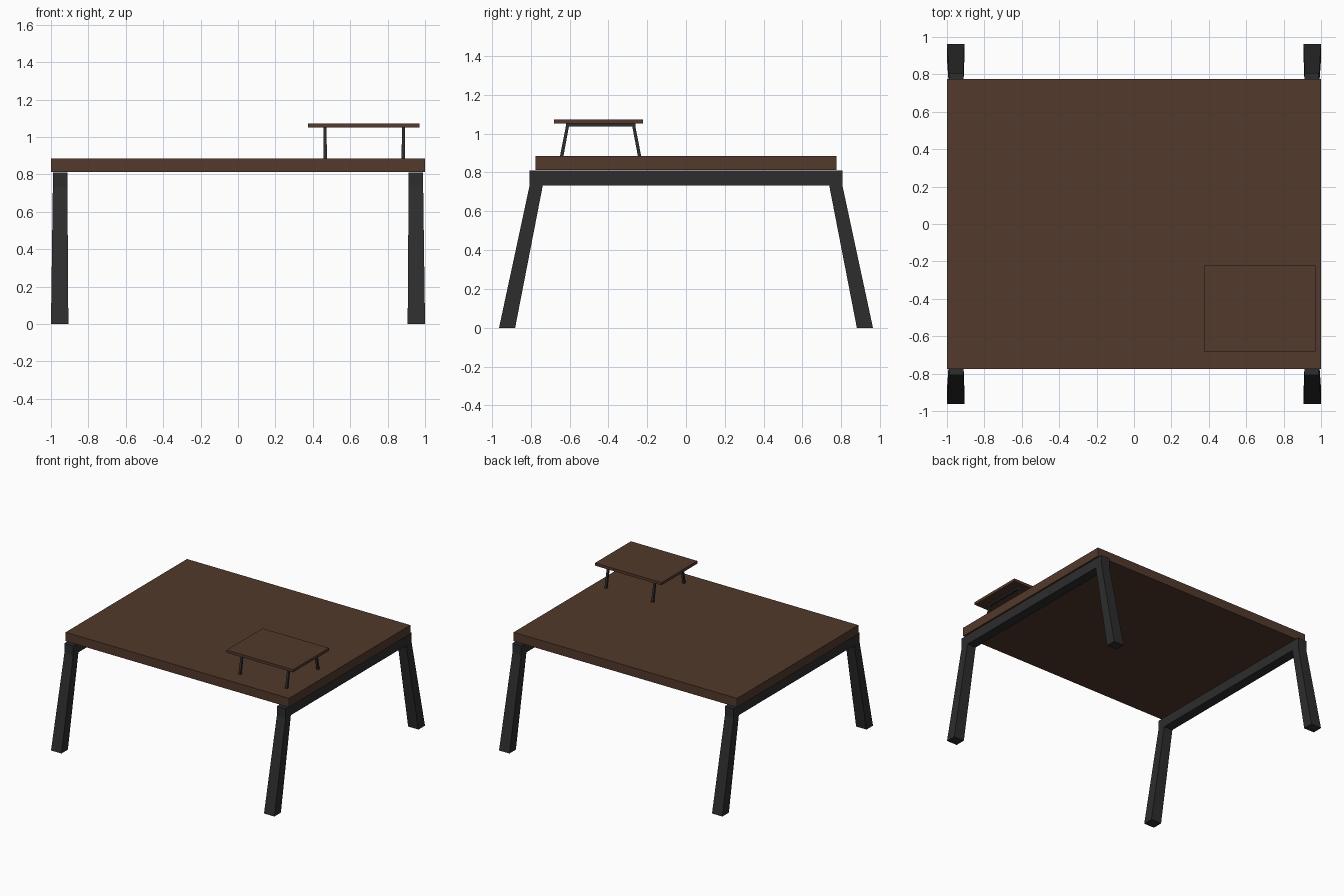
import bpy, bmesh

if "Cube" in bpy.data.objects:
    bpy.data.objects.remove(bpy.data.objects["Cube"])


def material(name, color):
    m = bpy.data.materials.new(name)
    m.diffuse_color = (*color, 1)
    m.use_nodes = True
    m.node_tree.nodes["Principled BSDF"].inputs["Base Color"].default_value = m.diffuse_color
    return m


wood = material("dark brown wood", (0.085, 0.041, 0.025))
metal = material("charcoal metal", (0.026, 0.026, 0.026))


def loft(name, sections, mat):
    """Closed solid through stacked rectangles (x0, x1, y0, y1, z)."""
    bm = bmesh.new()
    rings = [[bm.verts.new(p) for p in ((x0, y0, z), (x1, y0, z), (x1, y1, z), (x0, y1, z))]
             for x0, x1, y0, y1, z in sections]
    bm.faces.new(rings[0])
    bm.faces.new(rings[-1])
    for a, b in zip(rings, rings[1:]):
        for i in range(4):
            j = (i + 1) % 4
            bm.faces.new((a[i], a[j], b[j], b[i]))
    bmesh.ops.recalc_face_normals(bm, faces=bm.faces)
    me = bpy.data.meshes.new(name)
    bm.to_mesh(me)
    bm.free()
    me.materials.append(mat)
    ob = bpy.data.objects.new(name, me)
    bpy.context.collection.objects.link(ob)
    return ob


def box(name, x0, x1, y0, y1, z0, z1, mat):
    return loft(name, [(x0, x1, y0, y1, z0), (x0, x1, y0, y1, z1)], mat)


# Table top
box("table_top", -1, 1, -0.776, 0.776, 0.813, 0.885, wood)

# Splayed leg frames: one at each end
for sx, side in ((-1, "left"), (1, "right")):
    xa, xb = sorted((sx * 0.99, sx * 0.912))
    box(side + "_rail", xa, xb, -0.738, 0.738, 0.732, 0.81, metal)
    fa, fb = sorted((sx * 1.0, sx * 0.907))
    for sy, end in ((-1, "front"), (1, "back")):
        foot = sorted((sy * 0.963, sy * 0.88))
        knee = sorted((sy * 0.806, sy * 0.738))
        loft(f"{end}_{side}_leg", [(fa, fb, *foot, 0), (xa, xb, *knee, 0.732),
                                   (xa, xb, *knee, 0.81)], metal)

# Small raised stand on the table
cy = -0.449
box("stand_top", 0.375, 0.97, -0.681, -0.222, 1.051, 1.073, wood)
for cx, side in ((0.466, "left"), (0.884, "right")):
    box(f"stand_{side}_rail", cx - 0.008, cx + 0.008, -0.604, -0.275, 1.038, 1.051, metal)
    for sign, end in ((-1, "front"), (1, "back")):
        y0, y1 = (-0.649, -0.631) if sign < 0 else (-0.248, -0.231)
        t0, t1 = (-0.619, -0.603) if sign < 0 else (-0.277, -0.261)
        loft(f"stand_{end}_{side}_leg",
             [(cx - 0.009, cx + 0.009, y0, y1, 0.885), (cx - 0.008, cx + 0.008, t0, t1, 1.038),
              (cx - 0.008, cx + 0.008, t0, t1, 1.051)], metal)
